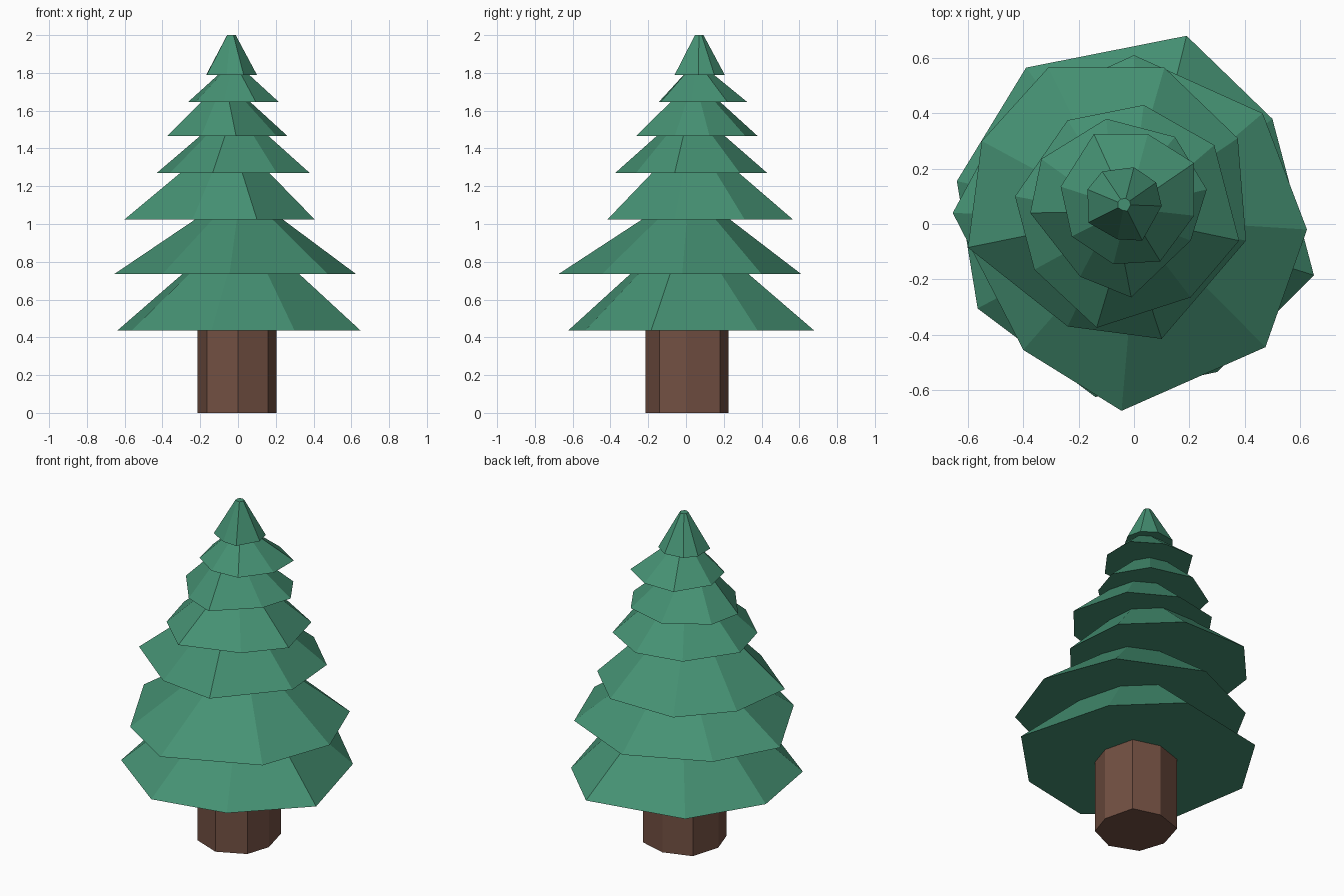
import bpy, bmesh

if "Cube" in bpy.data.objects:
    bpy.data.objects.remove(bpy.data.objects["Cube"])


def material(name, rgb):
    m = bpy.data.materials.new(name)
    m.diffuse_color = (*rgb, 1)
    m.use_nodes = True
    m.node_tree.nodes["Principled BSDF"].inputs["Base Color"].default_value = m.diffuse_color
    return m


def frustum(name, outline, z0, z1, scale, shift, mat):
    """Closed prism from an outline; top ring scaled about its middle and moved to shift."""
    xs, ys = zip(*outline)
    mx, my = (min(xs) + max(xs)) / 2, (min(ys) + max(ys)) / 2
    bm = bmesh.new()
    low = [bm.verts.new((x, y, z0)) for x, y in outline]
    high = [bm.verts.new((shift[0] + (x - mx) * scale, shift[1] + (y - my) * scale, z1))
            for x, y in outline]
    bm.faces.new(low[::-1])
    bm.faces.new(high)
    n = len(outline)
    for i in range(n):
        j = (i + 1) % n
        bm.faces.new((low[i], low[j], high[j], high[i]))
    bmesh.ops.recalc_face_normals(bm, faces=bm.faces)
    me = bpy.data.meshes.new(name)
    bm.to_mesh(me)
    bm.free()
    me.materials.append(mat)
    ob = bpy.data.objects.new(name, me)
    bpy.context.collection.objects.link(ob)
    return ob


green = material("needles", (0.06, 0.285, 0.172))
brown = material("bark", (0.17, 0.08, 0.055))

# Trunk: slightly uneven octagonal post
trunk = [(0, -.215), (.16, -.14), (.205, 0), (.16, .18),
         (0, .225), (-.165, .17), (-.215, 0), (-.165, -.15)]
frustum("trunk", trunk, 0, .45, 1, (-.005, .005), brown)

# Branch tiers: heights, top-ring scale, top-ring centre, irregular eight-sided skirt
heights = [.435, .735, 1.025, 1.27, 1.465, 1.645, 1.79, 2.0]
tops = [(.48, (.015, .018)), (.36, (.005, 0)), (.47, (-.07, .05)), (.45, (-.02, .025)),
        (.41, (-.065, .05)), (.34, (-.023, .068)), (.17, (-.035, .07))]
skirts = [
    [(.65, -.185), (.5, .38), (.19, .68), (-.39, .565),
     (-.64, .155), (-.565, -.305), (-.14, -.625), (.3, -.535)],
    [(.625, -.02), (.465, .4), (0, .61), (-.46, .4),
     (-.655, .04), (-.4, -.455), (-.045, -.675), (.475, -.445)],
    [(.405, -.06), (.375, .31), (.11, .565), (-.31, .565),
     (-.55, .3), (-.6, -.085), (-.24, -.37), (.1, -.415)],
    [(.38, -.06), (.29, .285), (.035, .43), (-.24, .375),
     (-.43, .1), (-.36, -.165), (-.135, -.375), (.205, -.265)],
    [(.263, .125), (.148, .315), (-.1, .38), (-.335, .235),
     (-.375, .04), (-.195, -.19), (-.01, -.265), (.205, -.06)],
    [(.217, .03), (.217, .22), (.05, .325), (-.145, .325),
     (-.265, .135), (-.225, -.045), (-.075, -.145), (.095, -.135)],
    [(.1, .065), (.08, .15), (0, .205), (-.115, .19),
     (-.168, .125), (-.165, .005), (-.06, -.055), (.03, -.06)],
]
for i, (skirt, (scale, centre)) in enumerate(zip(skirts, tops)):
    frustum(f"branch_tier_{i + 1}", skirt, heights[i], heights[i + 1], scale, centre, green)
